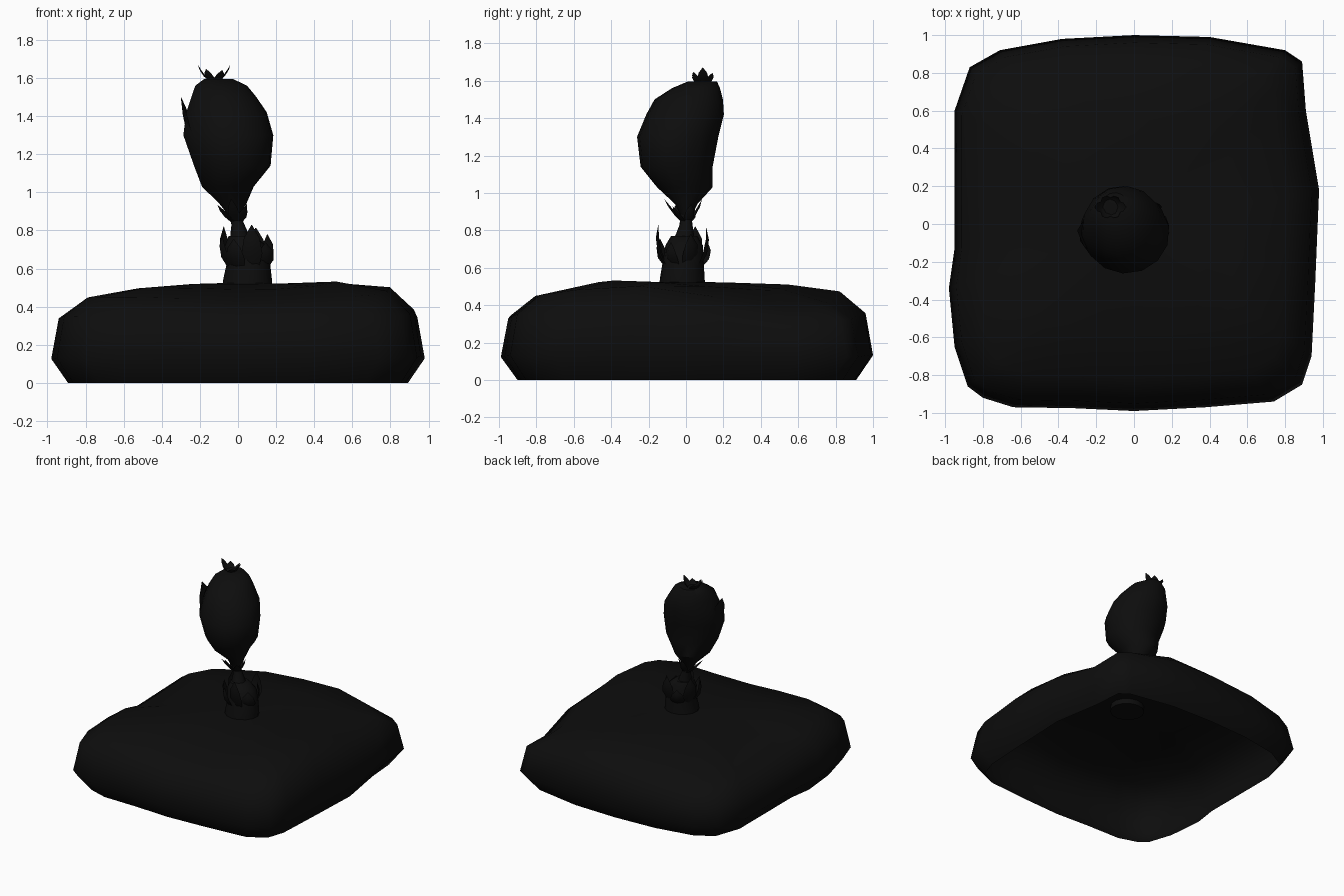
import bpy
import math
from mathutils import Vector

cube = bpy.data.objects.get("Cube")
if cube:
    bpy.data.objects.remove(cube, do_unlink=True)

black = bpy.data.materials.new("soft black")
black.use_nodes = True
colour = (0.004, 0.004, 0.004, 1)
black.diffuse_color = colour
black.node_tree.nodes["Principled BSDF"].inputs["Base Color"].default_value = colour


def make_object(name, verts, faces, angle=50):
    mesh = bpy.data.meshes.new(name)
    mesh.from_pydata(verts, [], faces)
    mesh.materials.append(black)
    obj = bpy.data.objects.new(name, mesh)
    bpy.context.collection.objects.link(obj)
    bpy.ops.object.select_all(action="DESELECT")
    obj.select_set(True)
    bpy.context.view_layer.objects.active = obj
    bpy.ops.object.shade_smooth_by_angle(angle=math.radians(angle))
    return obj


def loft(name, rings, bottom=True, top=True, angle=50):
    """Skin closed rings, listed from the lowest to the highest."""
    n = len(rings[0])
    verts = [p for ring in rings for p in ring]
    faces = []
    for r in range(len(rings) - 1):
        for i in range(n):
            j = (i + 1) % n
            faces.append((r * n + i, r * n + j, r * n + n + j, r * n + n + i))
    if bottom:
        faces.append(tuple(reversed(range(n))))
    if top:
        last = len(verts) - n
        faces.append(tuple(range(last, last + n)))
    return make_object(name, verts, faces, angle)


def oval(z, cx, cy, rx, ry, n=14, fold=0.0):
    """Ring whose radius can wind outwards to leave one overlapping fold."""
    ring = []
    for i in range(n):
        t = i / n
        a = math.tau * t + math.radians(215)
        k = 1 + fold * (t - 0.5)
        ring.append((cx + rx * k * math.cos(a), cy + ry * k * math.sin(a), z))
    return ring


def leaf(name, base, tip, width, bulge):
    """Pointed leaf, cupped along its middle and bowed outwards."""
    base, tip = Vector(base), Vector(tip)
    axis = tip - base
    out = Vector((axis.x, axis.y, 0)).normalized()
    side = axis.cross(out).normalized()
    verts, faces = [], []
    for t, w in ((0, 0.6), (0.35, 1), (0.7, 0.75), (1, 0.04)):
        mid = base + axis * t + out * bulge * math.sin(math.pi * t)
        for s in (-1, 0, 1):
            verts.append(mid + side * s * w * width / 2 - out * abs(s) * w * width * 0.18)
    for r in range(3):
        for c in range(2):
            a = r * 3 + c
            faces.append((a, a + 1, a + 4, a + 3))
    return make_object(name, verts, faces)


# Ground mound: open underneath, uneven rounded square
outline = [(-.88, -.86), (-.8, -.92), (-.64, -.97), (-.32, -.975), (0, -.99), (.38, -.97),
           (.74, -.94), (.89, -.85), (.94, -.7), (.96, -.3), (.98, .18), (.91, .6),
           (.89, .86), (.8, .92), (.4, .99), (0, 1), (-.38, .98), (-.71, .92),
           (-.87, .83), (-.95, .6), (-.95, -.13), (-.98, -.34), (-.95, -.65)]
swells = [(.75, -.35, .06), (.3, .8, .03), (-.85, .05, -.07), (.75, .6, -.07),
          (-.7, .75, -.05), (.1, -.85, -.03)]


def ground(x, y, z):
    for sx, sy, amount in swells:
        d = ((x - sx) ** 2 + (y - sy) ** 2) / 0.09
        z += amount * math.exp(-d) * min(1, z / 0.4)
    return z


mound_rings = []
for scale, z in ((.91, 0), (1, .13), (.96, .35), (.83, .45), (.55, .5), (.25, .52), (.05, .525)):
    mound_rings.append([(x * scale, y * scale, ground(x * scale, y * scale, z)) for x, y in outline])
loft("ground_mound", mound_rings, bottom=False, angle=60)

# Stem sheath with its ring of pointed leaves
loft("stem_sheath", [oval(.48, .05, -.02, .13, .125), oval(.54, .05, -.02, .13, .12),
                     oval(.63, .055, -.015, .115, .11), oval(.72, .04, -.01, .11, .1),
                     oval(.77, .02, -.01, .07, .07)])
for i in range(8):
    a = math.tau * i / 8 + 0.3
    c, s = math.cos(a), math.sin(a)
    height = 0.78 + 0.05 * math.sin(i * 2.4)
    leaf(f"sheath_leaf_{i + 1}", (.045 + .1 * c, -.015 + .1 * s, .6),
         (.035 + .125 * c, -.015 + .14 * s, height), .11, .03)

# Thin neck and the small leaves beneath the bud
loft("neck", [oval(.74, .015, -.01, .06, .06, 8), oval(.83, 0, 0, .035, .035, 8),
              oval(.89, -.02, 0, .03, .03, 8), oval(.95, -.03, 0, .06, .06, 8)])
for i in range(6):
    a = math.tau * i / 6 + 0.45
    c, s = math.cos(a), math.sin(a)
    leaf(f"neck_leaf_{i + 1}", (-.01 + .02 * c, .02 * s, .84),
         (-.03 + .085 * c, -.015 + .1 * s, .94 + .025 * math.sin(i * 2)), .06, .012)

# Closed bud, leaning and wrapped over itself
bud = [(.88, -.02, 0, .03, .03), (.94, -.025, 0, .07, .06), (1.03, -.05, -.01, .135, .15),
       (1.14, -.025, -.055, .2, .195), (1.3, -.045, -.05, .235, .22),
       (1.42, -.055, -.01, .21, .21), (1.5, -.07, .01, .17, .185),
       (1.56, -.085, .05, .135, .13), (1.595, -.1, .085, .075, .08)]
loft("bud", [oval(*ring, fold=.1) for ring in bud], angle=40)

# Loose outer petal with a turned-out tip
leaf("outer_petal", (-.235, -.04, 1.2), (-.3, -.035, 1.5), .2, .012)

# Ruffled tuft at the crown
for i in range(6):
    a = math.tau * i / 6
    c, s = math.cos(a), math.sin(a)
    leaf(f"crown_frill_{i + 1}", (-.125 + .025 * c, .09 + .02 * s, 1.58),
         (-.125 + .085 * c, .09 + .06 * s, 1.65 + .02 * math.cos(i * 2)), .06, .012)
